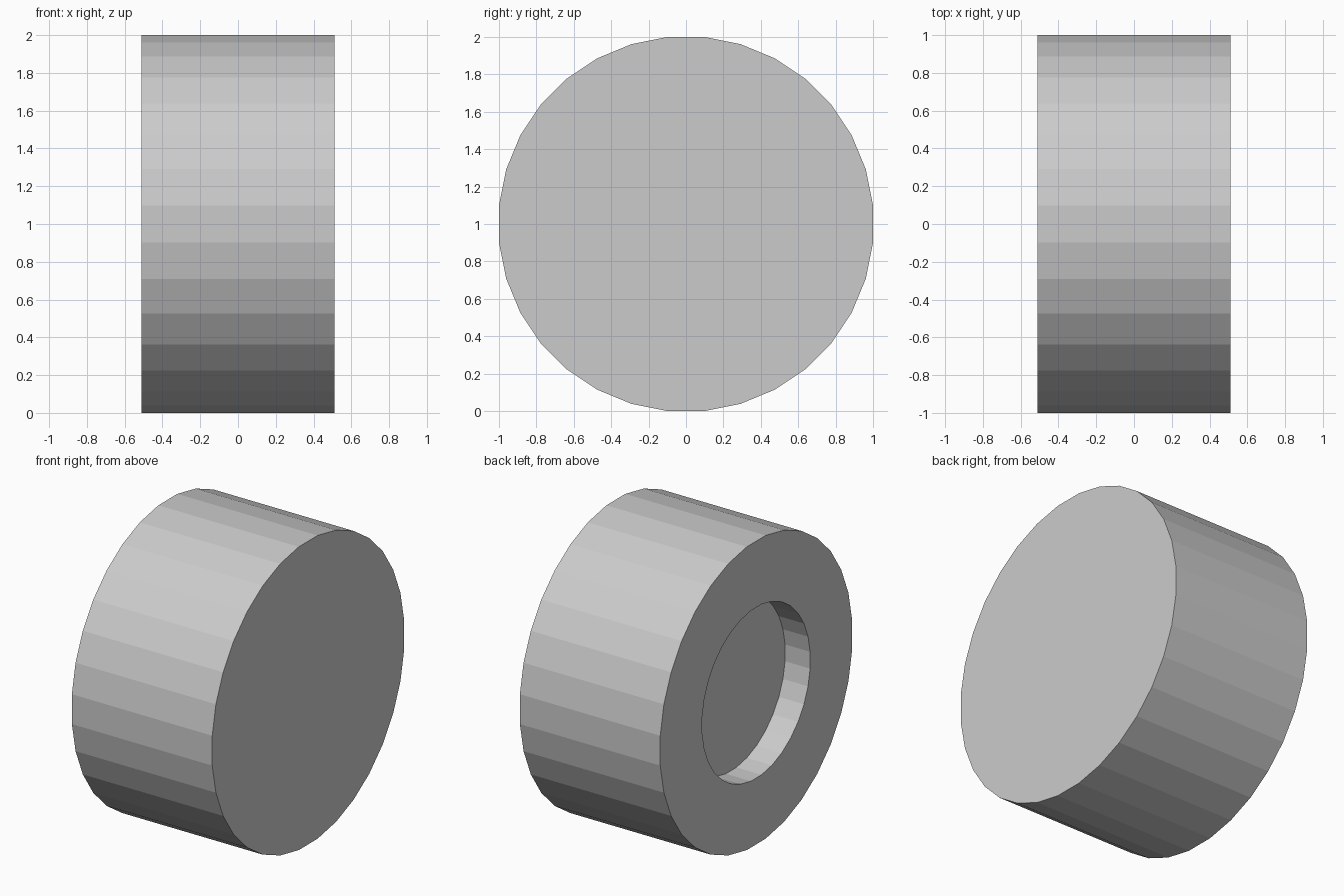
import bpy, bmesh
from math import pi, cos
from mathutils import Matrix

if "Cube" in bpy.data.objects:
    bpy.data.objects.remove(bpy.data.objects["Cube"])

SIDES = 32
RADIUS = 1 / cos(pi / SIDES)   # flats touch the 2-unit bounds
HALF_WIDTH = 0.512
RECESS_SCALE = 0.56
RECESS_DEPTH = 0.183

bm = bmesh.new()

# Drum lying along x, with a flat resting on the ground
turn = (Matrix.Translation((0, 0, 1)) @ Matrix.Rotation(pi / 2, 4, 'Y')
        @ Matrix.Rotation(pi / SIDES, 4, 'Z'))
bmesh.ops.create_cone(bm, cap_ends=True, segments=SIDES, radius1=RADIUS,
                      radius2=RADIUS, depth=2 * HALF_WIDTH, matrix=turn)

# Round recess in the left end: inset the cap, then push it inwards
cap = min(bm.faces, key=lambda f: f.calc_center_median().x)
bmesh.ops.inset_region(bm, faces=[cap], thickness=1 - RECESS_SCALE)
floor = bmesh.ops.extrude_discrete_faces(bm, faces=[cap])["faces"][0]
bmesh.ops.translate(bm, verts=floor.verts, vec=(RECESS_DEPTH, 0, 0))
bmesh.ops.recalc_face_normals(bm, faces=bm.faces)

mesh = bpy.data.meshes.new("recessed_drum")
bm.to_mesh(mesh)
bm.free()
bpy.context.collection.objects.link(bpy.data.objects.new("recessed_drum", mesh))
